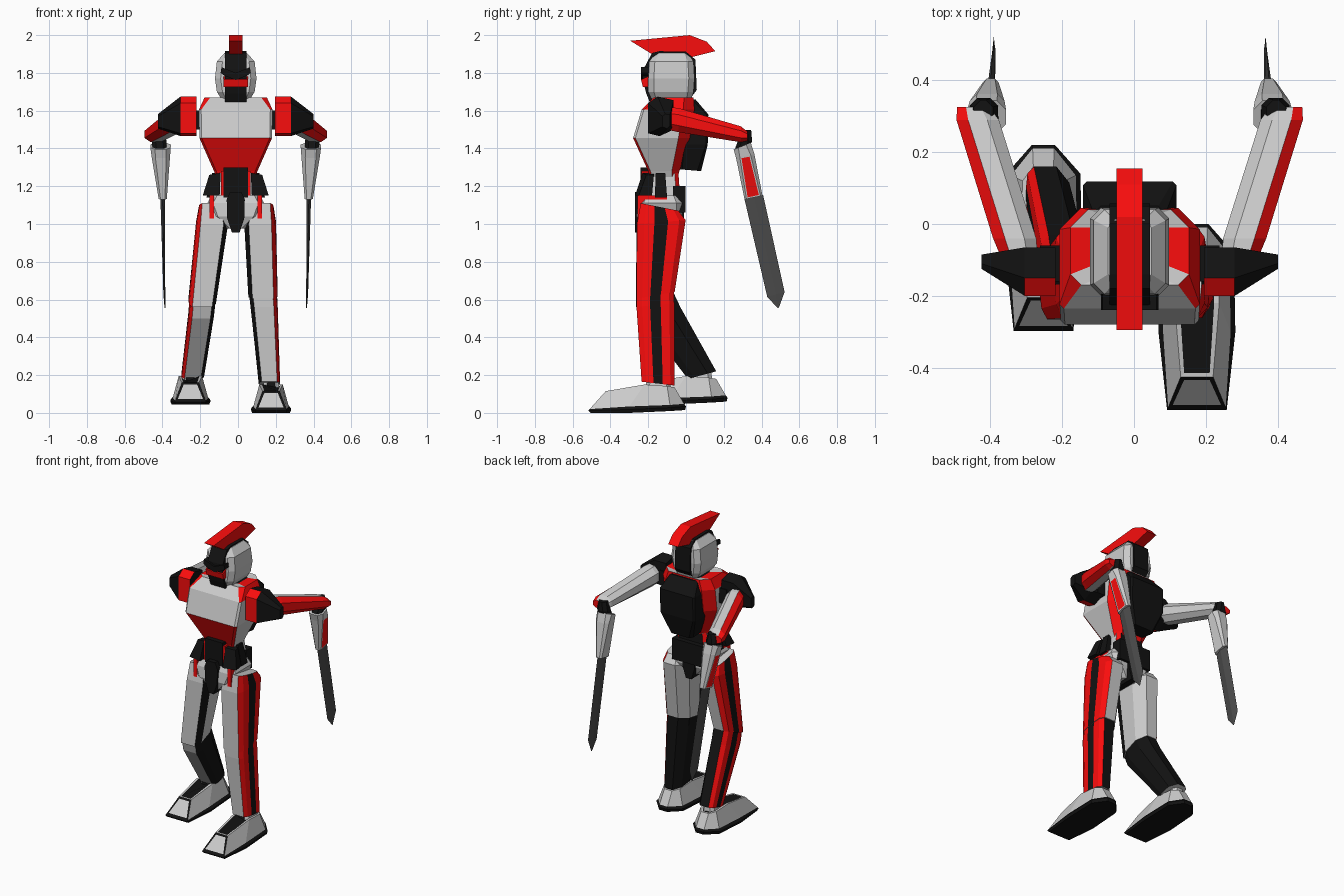
import bpy, bmesh

CX = -0.012  # centre plane of the body
MATS = {}
for key, nm, col in (("g", "grey", (.8, .8, .8)), ("r", "red", (.95, .004, .004)),
                     ("k", "black", (.006, .006, .006)), ("d", "dark_blade", (.07, .07, .07))):
    m = bpy.data.materials.new(nm)
    m.diffuse_color = (*col, 1)
    MATS[key] = m
KEYS = list(MATS)


def loft(name, rings, bands, s=1, caps=None, insets=()):
    """Bridge rings of points; bands = colour letters per side, one string or one per band."""
    n = len(rings[0])
    bands = [bands] * (len(rings) - 1) if isinstance(bands, str) else bands
    caps = caps or bands[0][0] + bands[-1][0]
    bm = bmesh.new()
    vs = [[bm.verts.new((CX + s * x, y, z)) for x, y, z in r] for r in rings]
    faces = {}
    for b, cols in enumerate(bands):
        cols = cols * n if len(cols) == 1 else cols
        for i in range(n):
            j = (i + 1) % n
            f = bm.faces.new((vs[b][i], vs[b][j], vs[b + 1][j], vs[b + 1][i]))
            f.material_index = KEYS.index(cols[i])
            faces[b, i] = f
    for k, r in (("bottom", vs[0][::-1]), ("top", vs[-1])):
        faces[k] = bm.faces.new(r)
        faces[k].material_index = KEYS.index(caps[k == "top"])
    bmesh.ops.recalc_face_normals(bm, faces=bm.faces)
    for key, t, inner, border in insets:
        f = faces[key]
        res = bmesh.ops.inset_individual(bm, faces=[f], thickness=t)
        for q in res["faces"]:
            q.material_index = KEYS.index(border)
        f.material_index = KEYS.index(inner)
    bmesh.ops.remove_doubles(bm, verts=bm.verts, dist=1e-5)
    me = bpy.data.meshes.new(name)
    bm.to_mesh(me)
    bm.free()
    for m in MATS.values():
        me.materials.append(m)
    ob = bpy.data.objects.new(name, me)
    bpy.context.collection.objects.link(ob)
    return ob


def octa(x0, x1, y0, y1, z, cf=.02, cb=.02):
    """Chamfered rectangle: sides front, front-right, right, back-right, back, ..."""
    zf, zb = z if isinstance(z, tuple) else (z, z)
    p = [(x0 + cf, y0), (x1 - cf, y0), (x1, y0 + cf), (x1, y1 - cb),
         (x1 - cb, y1), (x0 + cb, y1), (x0, y1 - cb), (x0, y0 + cf)]
    return [(x, y, zf + (zb - zf) * (y - y0) / (y1 - y0)) for x, y in p]


def sym(w, y0, y1, z, cf=.02, cb=.02):
    return octa(-w, w, y0, y1, z, cf, cb)


def prism(name, prof, x0, x1, col, s=1):
    """Side (y, z) profile extruded from x0 to x1."""
    return loft(name, [[(x, y, z) for y, z in prof] for x in (x0, x1)], col, s)


def front_prism(name, prof, y0, y1, col, s=1):
    """Front (x, z) profile extruded from y0 to y1."""
    return loft(name, [[(x, y, z) for x, z in prof] for y in (y0, y1)], col, s)


def box(name, x0, x1, y0, y1, z0, z1, col, s=1):
    return prism(name, [(y0, z0), (y1, z0), (y1, z1), (y0, z1)], x0, x1, col, s)


# Head: grey helmet, black centre band, red visor and crest
loft("helmet", [sym(.06, -.17, .02, 1.635), sym(.1, -.2, .04, 1.70, .03, .03),
                sym(.11, -.2, .045, 1.77, .03, .03), sym(.1, -.195, .04, 1.86, .03, .03),
                sym(.06, -.16, .01, 1.905)], "g")
core = [(-.19, 1.64), (-.21, 1.69), (-.22, 1.73), (-.232, 1.76), (-.225, 1.82), (-.18, 1.905),
        (-.14, 1.915), (0, 1.912), (.05, 1.87), (.057, 1.71), (.02, 1.66)]
prism("head_band", core, -.056, .056, "k")
prism("visor", [(-.19, 1.725), (-.228, 1.725), (-.238, 1.765), (-.19, 1.785)], -.064, .064, "r")
front_prism("brow", [(-.075, 1.83), (-.08, 1.8), (-.06, 1.785), (0, 1.762), (.06, 1.785),
                     (.08, 1.8), (.075, 1.83), (0, 1.8)], -.239, -.19, "k")
prism("crest", [(-.295, 1.97), (-.165, 1.89), (.035, 1.885), (.155, 1.915), (.11, 1.965),
                (.02, 2.0)], -.036, .036, "r")
loft("neck", [sym(.08, -.17, .0, 1.58), sym(.06, -.15, .0, 1.66)], "k")

# Torso: grey chest plate, red belly, red shoulder edges
loft("torso", [sym(.1, -.19, -.045, 1.24, .012, .03), sym(.115, -.2, -.035, 1.28, .012, .04),
               sym(.192, -.28, .02, 1.455, .012, .06), sym(.195, -.235, .045, 1.605, .012, .06),
               sym(.165, -.17, .04, 1.67, .03, .05), sym(.09, -.14, .02, 1.66, .03, .03)],
     ["rrgrrrgr", "rrgrrrgr", "gggrrrgg", "grrrrrrr", "ggrgggrg"], caps="kk")
loft("backpack", [sym(.085, -.04, .08, (1.29, 1.28)), sym(.13, -.02, .115, 1.42, .01, .01),
                  sym(.13, -.01, .118, 1.58, .01, .01), sym(.1, 0, .05, 1.66)], "k")

# Waist
loft("waist", [sym(.12, -.22, -.03, 1.13), sym(.1, -.2, -.04, 1.27)], "gggrkrgg")
box("belly_block", -.065, .065, -.24, -.15, 1.14, 1.30, "k")
box("rear_waist", -.12, .12, -.07, -.003, 1.06, 1.2, "k")
for s in (1, -1):
    loft("waist_flap", [[(.085, -.27, 1.15), (.175, -.25, 1.15), (.165, -.18, 1.15), (.085, -.18, 1.15)],
                        [(.08, -.23, 1.27), (.14, -.21, 1.26), (.13, -.17, 1.26), (.08, -.17, 1.27)]], "k", s)
    loft("side_panel", [[(.1, -.165, 1.14), (.155, -.165, 1.14), (.155, -.1, 1.14), (.1, -.1, 1.14)],
                        [(.09, -.16, 1.27), (.125, -.16, 1.27), (.125, -.11, 1.27), (.09, -.11, 1.27)]], "k", s)
    box("waist_strip", .066, .078, -.235, -.15, 1.13, 1.28, "r", s)
    box("hip_strip", .115, .14, -.258, -.1, 1.03, 1.15, "r", s)

# Pelvis
loft("pelvis", [sym(.05, -.235, -.05, .975), sym(.125, -.262, -.02, 1.04, .03, .03),
                sym(.15, -.255, -.02, 1.11, .03, .03), sym(.13, -.235, -.035, 1.15, .03, .03)], "g")
front_prism("crotch_guard", [(-.02, .955), (.02, .955), (.045, 1.03), (.048, 1.13), (.03, 1.17),
                             (-.03, 1.17), (-.048, 1.13), (-.045, 1.03)], -.27, -.01, "k")

# Legs: ten-sided sections, red outer side with black stripe, black inside
LEG = [(.14, 0), (.86, 0), (.97, .15), (1, .36), (1, .64), (.97, .87), (.82, 1), (.3, 1),
       (0, .7), (0, .22)]


def leg_ring(u0, u1, y0, y1, zf, zb):
    return [(u0 + (u1 - u0) * a, y0 + (y1 - y0) * b, zf + (zb - zf) * b) for a, b in LEG]


thighs = {1: [(.075, .2, -.24, -.04, 1.11, 1.07), (.045, .213, -.26, -.002, 1.0, 1.02),
              (.067, .222, -.262, -.06, .605, .64)],
          -1: [(.07, .195, -.24, -.04, 1.11, 1.07), (.04, .21, -.262, -.005, 1.0, 1.02),
               (.105, .25, -.265, -.065, .56, .64)]}
shins = {1: [(.072, .218, -.262, -.065, .61, .645), (.078, .222, -.262, -.062, .56, .58),
             (.122, .235, -.235, -.06, .165, .145)],
         -1: [(.108, .245, -.255, -.07, .56, .645), (.115, .25, -.235, -.03, .5, .56),
              (.168, .288, .01, .16, .18, .22)]}
# Foot rings: toe, mid, rear and heel corners (half width, y, z); black sole then grey upper
FOOT = [[(.08, -.505, 0), (.1, -.3, 0), (.095, -.08, .01), (.03, -.005, .015)],
        [(.083, -.517, .012), (.107, -.3, .018), (.103, -.08, .028), (.032, 0, .035)],
        [(.08, -.51, .02), (.094, -.3, .034), (.09, -.085, .042), (.03, -.01, .048)],
        [(.045, -.425, .115), (.062, -.22, .15), (.058, -.1, .142), (.028, -.06, .135)]]
for s, cx, dy, dz in ((1, .187, 0, 0), (-1, .24, .22, .045)):
    loft("thigh", [leg_ring(*r) for r in thighs[s]], "grrkrrgggk", s)
    loft("shin", [leg_ring(*r) for r in shins[s]], "grrkrrkkkk", s)
    rings = [[(cx - w, y + dy, z + dz) for w, y, z in r[:1]]
             + [(cx + w, y + dy, z + dz) for w, y, z in r]
             + [(cx - w, y + dy, z + dz) for w, y, z in r[:0:-1]] for r in FOOT]
    loft("foot", rings, ["k", "k", "g"], s, caps="kg",
         insets=[((2, 0), .016, "g", "k"), ("top", .014, "k", "g")])
    loft("ankle", [octa(cx - .045, cx + .045, -.22 + dy, -.08 + dy, .12 + dz),
                   octa(cx - .035, cx + .035, -.2 + dy, -.09 + dy, .2 + dz)], "kggggggg", s)

# Arms, mirrored
PAD = [(-.2, 1.48), (-.2, 1.64), (-.15, 1.675), (-.065, 1.655), (-.065, 1.5), (-.14, 1.465)]
TIP = [(-.125, 1.515), (-.125, 1.57), (-.11, 1.582), (-.085, 1.578), (-.085, 1.52), (-.1, 1.505)]


def arm_ring(u, y, z, w, h):
    k = .45
    p = [(-k, -1), (k, -1), (1, -k), (1, k), (k, 1), (-k, 1), (-1, k), (-1, -k)]
    return [(u + w * a, y, z + h * b) for a, b in p]


for s in (1, -1):
    loft("shoulder_pad", [[(u, y, z) for y, z in prof] for u, prof in
                          ((.207, PAD), (.292, PAD), (.412, TIP))], ["rrkkkr", "kkkkkk"], s, caps="kk")
    box("shoulder_joint", .15, .25, -.16, -.06, 1.5, 1.6, "k", s)
    loft("upper_arm", [arm_ring(.305, -.1, 1.56, .05, .06), arm_ring(.32, -.04, 1.55, .06, .064),
                       arm_ring(.423, .29, 1.475, .059, .042), arm_ring(.435, .325, 1.465, .045, .025)],
         "grrrgggg", s, caps="kr")
    loft("elbow", [octa(.365, .44, .26, .335, 1.4), octa(.367, .445, .275, .35, 1.44),
                   octa(.38, .435, .285, .345, 1.497)], "k", s)
    # Forearm with an inset red panel on the outer side
    loft("forearm", [octa(.365, .408, .31, .405, (1.13, 1.15), .01, .01),
                     octa(.348, .445, .265, .362, (1.35, 1.37), .02, .02),
                     octa(.344, .452, .252, .343, (1.395, 1.43), .025, .025)], "g", s,
         insets=[((0, 2), .011, "r", "g")])
    # Thin diamond-section blade
    rows = [(.387, .012, .31, .408, 1.13, 1.155), (.378, .005, .43, .522, .615, .64),
            (.375, .002, .485, .492, .555, .558)]
    loft("blade", [[(u - h, (a + b) / 2, (za + zb) / 2), (u, b, zb),
                    (u + h, (a + b) / 2, (za + zb) / 2), (u, a, za)]
                   for u, h, a, b, za, zb in rows], "d", s)
